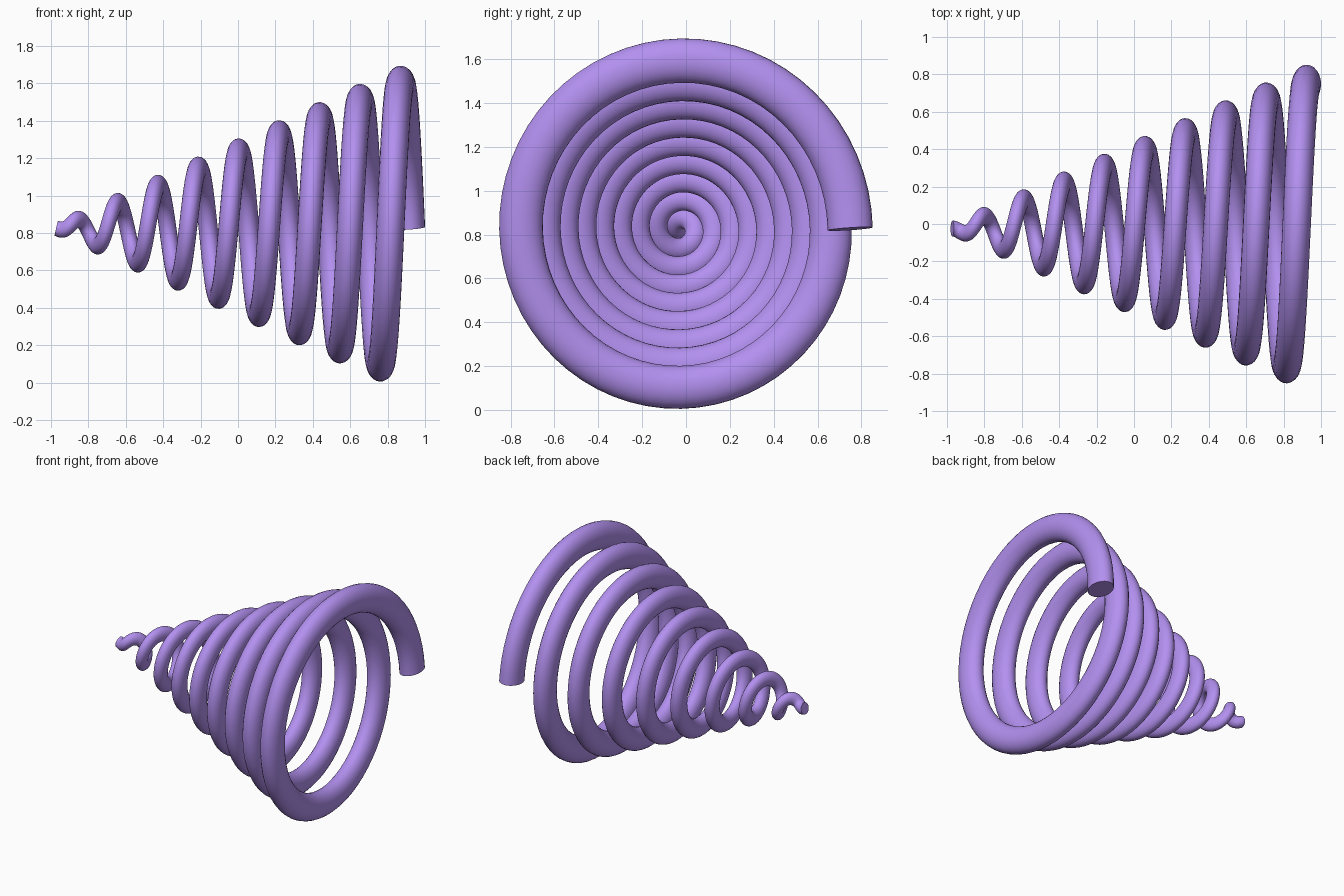
import bpy
import math

if "Cube" in bpy.data.objects:
    bpy.data.objects.remove(bpy.data.objects["Cube"])

TURNS = 8.75
STEPS = 64                 # points per turn
X_SQUASH = 0.75            # the round tube is flattened along the cone axis
X_END, PITCH = 0.923, 0.2165
CY, CZ = -0.024, 0.826     # cone axis

# Conical spiral path with a tube that thickens towards the wide end
curve = bpy.data.curves.new("conical_spring", "CURVE")
curve.dimensions = "3D"
curve.twist_mode = "MINIMUM"
curve.bevel_depth = 1.0
curve.bevel_resolution = 10
curve.use_fill_caps = True

count = int(TURNS * STEPS) + 1
spline = curve.splines.new("POLY")
spline.points.add(count - 1)
for i, p in enumerate(spline.points):
    t = i / STEPS
    a = 2 * math.pi * (TURNS - t)
    x = X_END - PITCH * (TURNS - t)
    p.co = (x / X_SQUASH,
            CY + 0.0883 * t * math.cos(a),
            CZ + 0.0903 * t * math.sin(a), 1)
    p.radius = 0.042 + 0.007 * t

spring = bpy.data.objects.new("conical_spring", curve)
bpy.context.collection.objects.link(spring)
spring.scale.x = X_SQUASH

# Turn into a mesh, smooth along the tube and sharp at the cut ends
bpy.context.view_layer.objects.active = spring
spring.select_set(True)
bpy.ops.object.convert(target="MESH")
spring = bpy.context.object
bpy.ops.object.transform_apply(location=False, rotation=False, scale=True)
bpy.ops.object.shade_smooth_by_angle(angle=math.radians(40))

# Purple finish
mat = bpy.data.materials.new("purple")
mat.diffuse_color = (0.45, 0.28, 0.87, 1)
mat.use_nodes = True
mat.node_tree.nodes["Principled BSDF"].inputs["Base Color"].default_value = mat.diffuse_color
spring.data.materials.clear()
spring.data.materials.append(mat)
